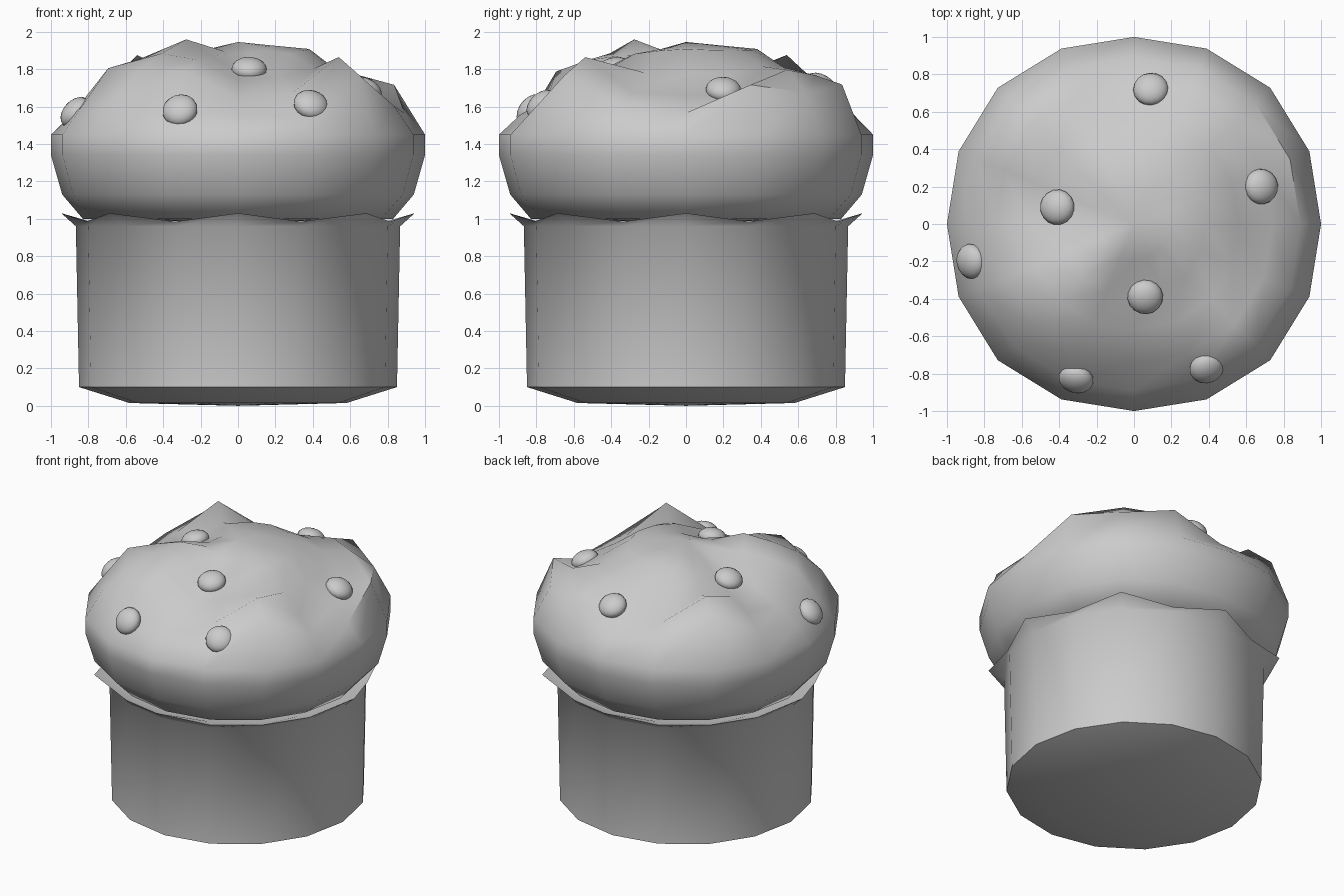
import bpy, bmesh, math
from mathutils import Vector

if "Cube" in bpy.data.objects:
    bpy.data.objects.remove(bpy.data.objects["Cube"])

SIDES = 16

# Bumps and hollows of the lumpy crown: x, y, height
LUMPS = [(0, 0, 1.945), (.37, 0, 1.91), (0, .37, 1.91), (-.37, -.37, 1.91), (.37, .37, 1.84),
         (.63, -.63, 1.80), (-.63, .63, 1.80), (-.67, -.37, 1.81), (-.37, -.67, 1.81),
         (.37, .85, 1.69), (.85, .37, 1.69), (.62, .62, 1.72), (-.41, .09, 1.78),
         (.06, -.39, 1.78), (.68, .2, 1.67), (.09, .72, 1.68), (-.87, -.2, 1.55),
         (.39, -.77, 1.59), (-.31, -.83, 1.57), (0, -.67, 1.69), (-.67, 0, 1.70),
         (.37, -.37, 1.83), (-.37, .37, 1.83), (.67, -.1, 1.69), (-.1, .67, 1.69)]
DOME = [(0, 1.945), (.4, 1.87), (.67, 1.74), (.85, 1.63), (1.0, 1.45), (2, .3)]


def dome(r):
    for (r0, z0), (r1, z1) in zip(DOME, DOME[1:]):
        if r <= r1:
            return z0 + (z1 - z0) * (r - r0) / (r1 - r0)


def crown_height(x, y):
    total = weight = 0
    for px, py, pz in LUMPS:
        w = 1 / ((x - px) ** 2 + (y - py) ** 2 + .004) ** 2
        total += w * (pz - dome(math.hypot(px, py)))
        weight += w
    return dome(math.hypot(x, y)) + total / weight


def loft(name, rings, start, end):
    """Skin a stack of rings and close both ends with a fan."""
    bm = bmesh.new()
    loops = [[bm.verts.new(p) for p in ring] for ring in rings]
    for a, b in zip(loops, loops[1:]):
        for i in range(SIDES):
            j = (i + 1) % SIDES
            bm.faces.new((a[i], a[j], b[j], b[i]))
    for loop, tip in ((loops[0], start), (loops[-1], end)):
        c = bm.verts.new(tip)
        for i in range(SIDES):
            bm.faces.new((loop[i], loop[(i + 1) % SIDES], c))
    bmesh.ops.recalc_face_normals(bm, faces=bm.faces)
    mesh = bpy.data.meshes.new(name)
    bm.to_mesh(mesh)
    bm.free()
    obj = bpy.data.objects.new(name, mesh)
    bpy.context.collection.objects.link(obj)
    smooth(obj)


def smooth(obj, angle=50):
    bpy.ops.object.select_all(action='DESELECT')
    obj.select_set(True)
    bpy.context.view_layer.objects.active = obj
    bpy.ops.object.shade_smooth_by_angle(angle=math.radians(angle))


def ring(radius, height):
    """radius: value or function of index; height: value or function of x, y."""
    pts = []
    for i in range(SIDES):
        t = 2 * math.pi * i / SIDES
        r = radius(i) if callable(radius) else radius
        x, y = r * math.cos(t), r * math.sin(t)
        pts.append((x, y, height(x, y) if callable(height) else height))
    return pts


def squarish(r):
    return lambda i: r * (1 + .03 * math.sin(math.pi * i / 4) ** 2)


# Paper case with a zigzag flared rim
rim = [(x, y, .985 if i % 2 else 1.03) for i, (x, y, z) in
       enumerate(ring(lambda i: .88 if i % 2 else (.97 if i % 4 else .945), 1))]
loft("paper_case", [ring(.58, .015), ring(.85, .1), ring(.867, .96), rim, ring(.8, .97)],
     (0, 0, 0), (0, 0, .97))

# Muffin top
loft("muffin_top",
     [ring(.83, 1.0), ring(squarish(.94), 1.13), ring(squarish(1), 1.34), ring(squarish(1), 1.45)]
     + [ring(squarish(r), crown_height) for r in (.89, .74, .56, .38, .19)],
     (0, 0, .98), (0, 0, 1.945))

# Chips pressed into the crown
CHIPS = [(.09, .72, 1.71), (.68, .2, 1.69), (-.41, .09, 1.80), (-.87, -.2, 1.57),
         (.06, -.39, 1.80), (.39, -.77, 1.61), (-.31, -.83, 1.58)]
for x, y, z in CHIPS:
    e = .1
    normal = Vector((crown_height(x - e, y) - crown_height(x + e, y),
                     crown_height(x, y - e) - crown_height(x, y + e), 2 * e))
    bpy.ops.mesh.primitive_uv_sphere_add(segments=16, ring_count=10, radius=.095, location=(x, y, z),
                                         rotation=normal.to_track_quat('Z', 'Y').to_euler())
    chip = bpy.context.object
    chip.name = "chip"
    chip.scale.z = .65
    smooth(chip)
